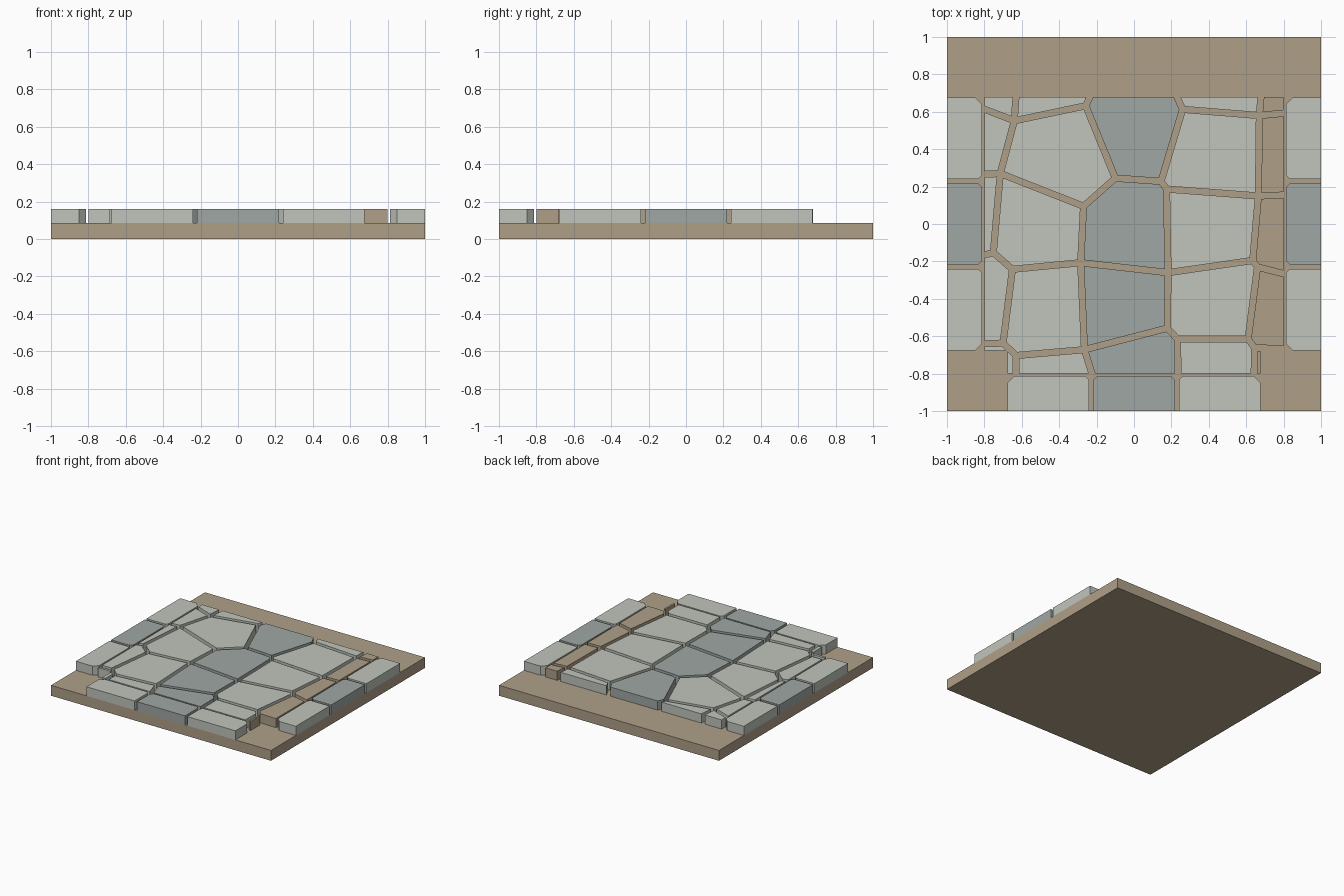
import bpy, bmesh, math
from mathutils import Vector, Matrix

if "Cube" in bpy.data.objects:
    bpy.data.objects.remove(bpy.data.objects["Cube"])

GROUND, TOP, HALF_GAP = 0.085, 0.16, 0.016


def material(name, rgb):
    m = bpy.data.materials.new(name)
    m.diffuse_color = (*rgb, 1)
    m.use_nodes = True
    m.node_tree.nodes["Principled BSDF"].inputs["Base Color"].default_value = m.diffuse_color
    return m


SAND = material("sand", (0.43, 0.35, 0.25))
PALE = material("pale_stone", (0.53, 0.56, 0.50))
BLUE = material("blue_stone", (0.35, 0.39, 0.37))


def prism(name, outline, z0, z1, mat, planes=()):
    """Extrude an outline after trimming it by (point, outward normal) planes."""
    bm = bmesh.new()
    bm.faces.new([bm.verts.new((x, y, z0)) for x, y in outline])
    for co, no in planes:
        bmesh.ops.bisect_plane(bm, geom=bm.verts[:] + bm.edges[:] + bm.faces[:],
                               plane_co=co, plane_no=no, clear_outer=True)
    up = bmesh.ops.extrude_face_region(bm, geom=bm.faces[:], use_keep_orig=True)
    verts = [g for g in up["geom"] if isinstance(g, bmesh.types.BMVert)]
    bmesh.ops.translate(bm, verts=verts, vec=(0, 0, z1 - z0))
    bmesh.ops.recalc_face_normals(bm, faces=bm.faces[:])
    mesh = bpy.data.meshes.new(name)
    bm.to_mesh(mesh)
    bm.free()
    mesh.materials.append(mat)
    ob = bpy.data.objects.new(name, mesh)
    bpy.context.collection.objects.link(ob)
    return ob


def rect(x0, y0, x1, y1):
    return [(x0, y0), (x1, y0), (x1, y1), (x0, y1)]


# Sand bed
prism("sand_bed", rect(-1, -1, 1, 1), 0, GROUND, SAND)

# Joint crossings between the paving stones, row by row from the back
J = [(-.816, .696), (-.63, .696), (-.228, .696), (.222, .696), (.68, .696), (.816, .696),
     (-.816, .62), (-.64, .552), (-.258, .632), (.26, .613), (.67, .58), (.816, .594),
     (-.816, .265), (-.715, .27), (-.10, .245), (-.27, .095), (.145, .228), (.174, .187),
     (.665, .15), (.816, .155), (-.816, -.17), (-.752, -.153), (-.65, -.242),
     (-.285, -.207), (.182, -.26), (.635, -.195), (.66, -.23), (.816, -.27),
     (-.816, -.64), (-.70, -.637), (-.63, -.703), (-.265, -.672), (.178, -.557),
     (.233, -.615), (.61, -.615), (.645, -.662), (.816, -.668),
     (-.816, -.816), (-.63, -.816), (-.22, -.816), (.235, -.816), (.642, -.816), (.816, -.816)]


def paver(name, ids, mat, bounds=(-1, -1, 1, 1)):
    """Stone filling one clockwise cell of joints, shrunk by half a joint."""
    planes = []
    for a, b in zip(ids, ids[1:] + ids[:1]):
        p, d = Vector((*J[a], 0)), Vector((*J[b], 0)) - Vector((*J[a], 0))
        out = Vector((-d.y, d.x, 0)).normalized()
        planes.append((p - out * HALF_GAP, out))
    prism(name, rect(*bounds), GROUND, TOP, mat, planes)


pale_cells = [[0, 1, 7, 6], [1, 2, 8, 7], [3, 4, 10, 9],
              [6, 7, 13, 12], [13, 7, 8, 14, 15], [9, 10, 18, 17, 16],
              [12, 13, 21, 20], [13, 15, 23, 22, 21], [17, 18, 25, 24],
              [20, 21, 22, 29, 28], [22, 23, 31, 30, 29], [24, 25, 26, 34, 33, 32],
              [30, 31, 39, 38], [33, 34, 35, 41, 40]]
blue_cells = [[8, 2, 3, 9, 16, 14], [15, 14, 16, 17, 24, 23],
              [23, 24, 32, 31], [31, 32, 33, 40, 39]]
sand_cells = [[4, 5, 11, 10], [10, 11, 19, 18], [18, 19, 27, 26, 25], [26, 27, 36, 35, 34]]
for label, cells, mat in (("pale_paver", pale_cells, PALE), ("blue_paver", blue_cells, BLUE),
                          ("sand_paver", sand_cells, SAND)):
    for i, ids in enumerate(cells):
        paver(f"{label}_{i + 1}", ids, mat)

# Slivers trimmed by the open front corners
paver("corner_sliver_left", [28, 29, 30, 38, 37], PALE, (-1, -.675, 1, 1))
paver("corner_sliver_front", [28, 29, 30, 38, 37], PALE, (-.675, -1, 1, -.675))
paver("corner_sliver_right", [35, 36, 42, 41], SAND, (-1, -1, .675, 1))


# Kerb stones: three per side, inner corners chamfered
def kerb(side, angle):
    for i, (x0, x1, mat, c0, c1) in enumerate(((-.677, -.24, PALE, .036, .02),
                                               (-.218, .218, BLUE, .022, .022),
                                               (.24, .677, PALE, .02, .036))):
        y = -.813
        outline = [(x0, -1), (x1, -1), (x1, y - c1), (x1 - c1, y), (x0 + c0, y), (x0, y - c0)]
        ob = prism(f"{side}_kerb_{i + 1}", outline, GROUND, TOP, mat)
        ob.data.transform(Matrix.Rotation(angle, 4, 'Z'))


kerb("front", 0)
kerb("right", math.pi / 2)
kerb("left", -math.pi / 2)
